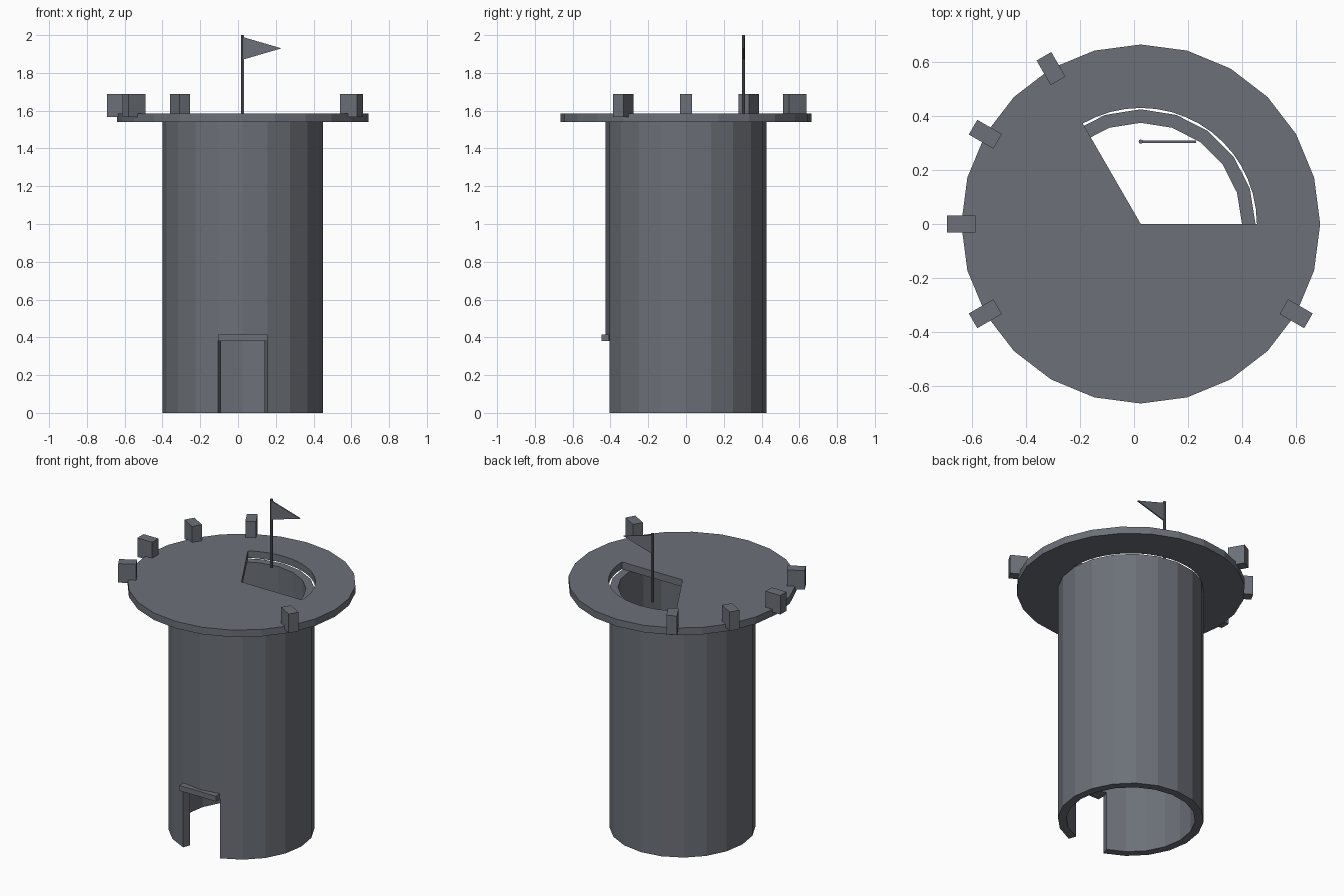
import bpy
import bmesh
from math import cos, sin, radians, pi
from mathutils import Matrix, Vector

cube = bpy.data.objects.get("Cube")
if cube:
    bpy.data.objects.remove(cube)

CX = 0.025                       # tower axis
WALL_OUT, WALL_IN = 0.425, 0.375
DECK_R, HATCH_R = 0.665, 0.43
DOOR_H, WALL_TOP, DECK_TOP = 0.38, 1.54, 1.585

stone = bpy.data.materials.new("slate_grey")
stone.use_nodes = True
color = (0.15, 0.163, 0.187, 1)
stone.diffuse_color = color
stone.node_tree.nodes["Principled BSDF"].inputs["Base Color"].default_value = color


def finish(name, bm):
    bmesh.ops.recalc_face_normals(bm, faces=bm.faces)
    mesh = bpy.data.meshes.new(name)
    bm.to_mesh(mesh)
    bm.free()
    mesh.materials.append(stone)
    obj = bpy.data.objects.new(name, mesh)
    bpy.context.collection.objects.link(obj)
    return obj


def arc(radius, start, end, step):
    """Points on an arc around the tower axis, angles in degrees."""
    count = round((end - start) / step)
    angles = [radians(start + step * i) for i in range(count + 1)]
    return [(CX + radius * cos(a), radius * sin(a)) for a in angles]


def prism(name, outlines, z0, z1):
    """Extrude one or more joined flat outlines upwards."""
    bm = bmesh.new()
    for outline in outlines:
        bm.faces.new([bm.verts.new((x, y, z0)) for x, y in outline])
    bmesh.ops.remove_doubles(bm, verts=bm.verts, dist=1e-4)
    bottom = bm.faces[:]
    top = bmesh.ops.extrude_face_region(bm, geom=bottom, use_keep_orig=True)
    moved = [v for v in top["geom"] if isinstance(v, bmesh.types.BMVert)]
    bmesh.ops.translate(bm, verts=moved, vec=(0, 0, z1 - z0))
    return finish(name, bm)


def box(name, center, size, turn=0):
    bm = bmesh.new()
    bmesh.ops.create_cube(bm, size=1, matrix=Matrix.LocRotScale(
        Vector(center), Matrix.Rotation(turn, 3, "Z").to_quaternion(), Vector(size)))
    return finish(name, bm)


def ring_sector(start, end):
    return arc(WALL_OUT, start, end, 18) + arc(WALL_IN, start, end, 18)[::-1]


# Hollow tower with a doorway two facets wide at the front
prism("tower_wall", [ring_sector(-72, 252)], 0, WALL_TOP)
prism("wall_above_door", [ring_sector(252, 288)], DOOR_H, WALL_TOP)
box("door_lintel", (CX, -0.427, 0.398), (0.26, 0.04, 0.034))

# Overhanging deck with a wedge-shaped hatch
hatch_arc = arc(HATCH_R, 0, 120, 7.5)
solid_part = ([(CX, 0), hatch_arc[-1]] + arc(DECK_R, 120, 360, 15) + [hatch_arc[0]])
rim_part = arc(DECK_R, 0, 120, 15) + hatch_arc[::-1]
prism("deck", [solid_part, rim_part], WALL_TOP, DECK_TOP)

# Surviving battlements around the rim
for i, angle in enumerate((120, 150, 180, 210, 330)):
    a = radians(angle)
    box(f"battlement_{i + 1}", (CX + DECK_R * cos(a), DECK_R * sin(a), 1.627),
        (0.105, 0.063, 0.122), a)

# Flagpole and pennant
POLE_Y = 0.305
bm = bmesh.new()
bmesh.ops.create_cone(bm, cap_ends=True, segments=8, radius1=0.008, radius2=0.008,
                      depth=0.44, matrix=Matrix.Translation((CX, POLE_Y, 1.78)))
finish("flagpole", bm)
pennant = prism("pennant", [[(0, 1.87), (0.205, 1.93), (0, 1.99)]], -0.004, 0.004)
pennant.data.transform(Matrix.Translation((CX, POLE_Y, 0)) @ Matrix.Rotation(pi / 2, 4, "X"))
